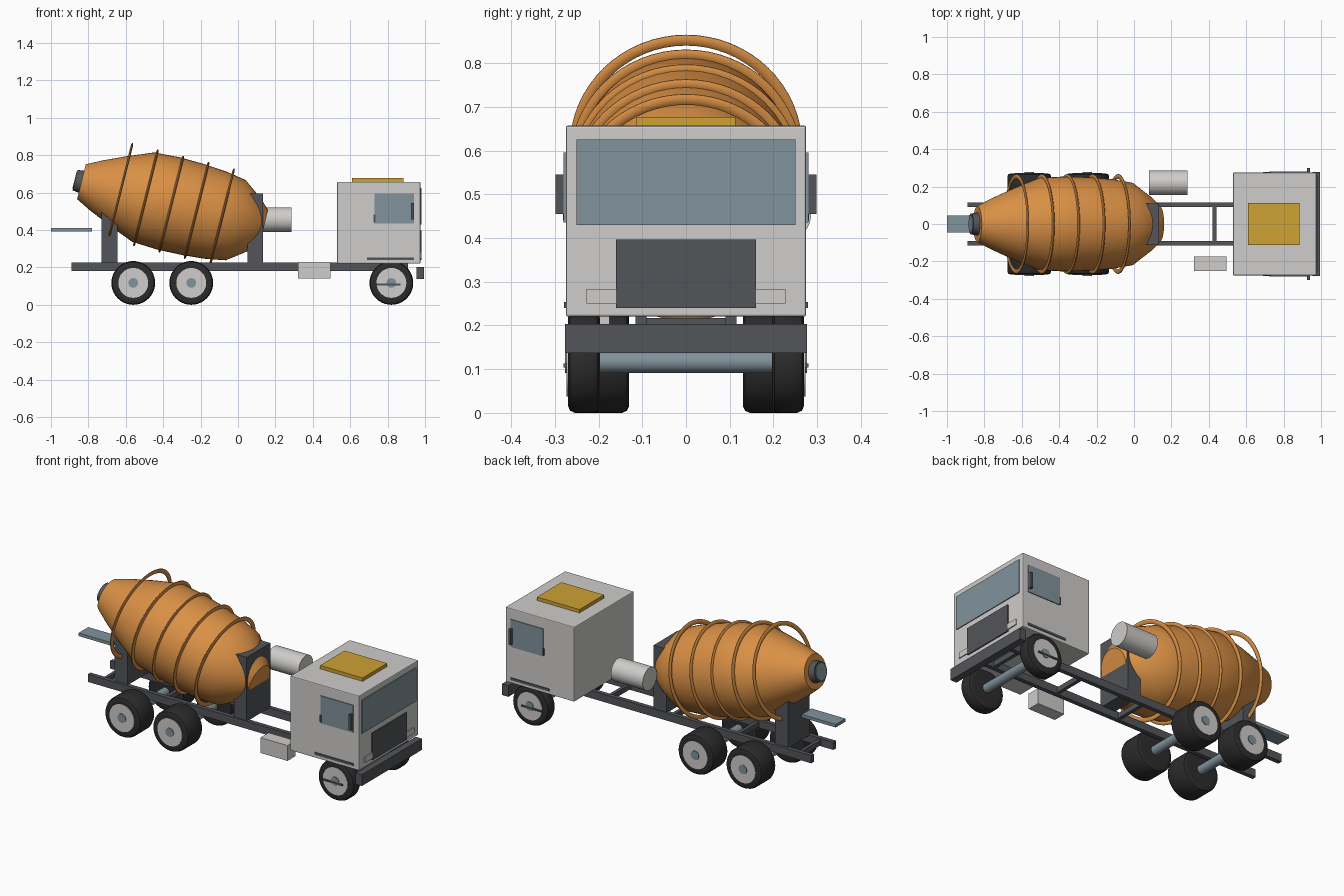
import bpy, bmesh, math
from mathutils import Vector, Matrix

if "Cube" in bpy.data.objects:
    bpy.data.objects.remove(bpy.data.objects["Cube"])


def material(name, rgb):
    m = bpy.data.materials.new(name)
    m.use_nodes = True
    m.diffuse_color = (*rgb, 1)
    m.node_tree.nodes["Principled BSDF"].inputs["Base Color"].default_value = (*rgb, 1)
    return m


ORANGE = material("orange paint", (0.70, 0.28, 0.06))
LIGHT = material("light grey paint", (0.62, 0.61, 0.60))
DARK = material("dark grey steel", (0.085, 0.09, 0.10))
GLASS = material("blue grey", (0.22, 0.29, 0.33))
RUBBER = material("black rubber", (0.025, 0.025, 0.025))
GOLD = material("golden yellow", (0.62, 0.36, 0.035))


def finish(bm, name, mat, smooth=False):
    bmesh.ops.recalc_face_normals(bm, faces=bm.faces[:])
    mesh = bpy.data.meshes.new(name)
    bm.to_mesh(mesh)
    bm.free()
    ob = bpy.data.objects.new(name, mesh)
    bpy.context.collection.objects.link(ob)
    mesh.materials.append(mat)
    if smooth:
        bpy.ops.object.select_all(action='DESELECT')
        ob.select_set(True)
        bpy.context.view_layer.objects.active = ob
        bpy.ops.object.shade_smooth_by_angle(angle=math.radians(35))
    return ob


def box(name, xs, ys, zs, mat, bevel=0):
    """Box between the given limits on each axis."""
    bm = bmesh.new()
    bmesh.ops.create_cube(bm, size=1)
    lo, hi = Vector((xs[0], ys[0], zs[0])), Vector((xs[1], ys[1], zs[1]))
    for v in bm.verts:
        v.co = (lo + hi) / 2 + v.co * (hi - lo)
    if bevel:
        bmesh.ops.bevel(bm, geom=bm.edges[:], offset=bevel, segments=2,
                        profile=0.5, affect='EDGES')
    return finish(bm, name, mat)


def lathe(name, profile, origin, axis, mat, sides=40, closed=False):
    """Spin (distance along axis, radius) points about an axis."""
    bm = bmesh.new()
    turn = Matrix.Translation(origin) @ Vector(axis).to_track_quat('Z', 'Y').to_matrix().to_4x4()
    rings = []
    for s, r in profile:
        rings.append([bm.verts.new(turn @ Vector((r * math.cos(a), r * math.sin(a), s)))
                      for a in (math.tau * i / sides for i in range(sides))])
    pairs = list(zip(rings, rings[1:]))
    if closed:
        pairs.append((rings[-1], rings[0]))
    else:
        bm.faces.new(rings[0])
        bm.faces.new(rings[-1])
    for a, b in pairs:
        for i in range(sides):
            j = (i + 1) % sides
            bm.faces.new((a[i], a[j], b[j], b[i]))
    return finish(bm, name, mat, True)


SIDES = ((1, "left"), (-1, "right"))


def side_box(name, xs, ys, zs, mat):
    """The same box on the left and on the right."""
    for s, label in SIDES:
        box(f"{label}_{name}", xs, sorted((s * ys[0], s * ys[1])), zs, mat)


# Chassis
side_box("chassis_rail", (-0.89, 0.91), (0.09, 0.115), (0.18, 0.225), DARK)
for i, x in enumerate((-0.8, -0.4, 0.02, 0.43, 0.85)):
    box(f"cross_member_{i}", (x - 0.01, x + 0.01), (-0.092, 0.092), (0.187, 0.217), DARK)
box("bumper", (0.955, 0.995), (-0.277, 0.277), (0.137, 0.203), DARK)

# Wheels with hubs and axles
R, WHEEL_Z = 0.117, 0.117
for axle, x, inner in (("rear", -0.56, 0.13), ("middle", -0.25, 0.13), ("front", 0.82, 0.197)):
    w = 0.27 - inner
    tyre = [(0, 0.085), (0, R - 0.016), (0.005, R - 0.005), (0.016, R),
            (w - 0.016, R), (w - 0.005, R - 0.005), (w, R - 0.016), (w, 0.085)]
    for s, label in SIDES:
        origin, axis = (x, s * inner, WHEEL_Z), (0, s, 0)
        lathe(f"{axle}_{label}_tyre", tyre, origin, axis, RUBBER)
        lathe(f"{axle}_{label}_hub", [(w - 0.03, 0.08), (w + 0.003, 0.08)], origin, axis, LIGHT, 32)
    lathe(f"{axle}_axle", [(-0.277, 0.026), (0.277, 0.026)], (x, 0, WHEEL_Z), (0, 1, 0), GLASS, 24)
side_box("wheel_step", (0.74, 0.87), (0.268, 0.28), (0.104, 0.113), DARK)

# Cab
FRONT, FLANK = 0.975, 0.275
box("cab", (0.53, FRONT), (-FLANK, FLANK), (0.22, 0.657), LIGHT, 0.005)
box("roof_hatch", (0.61, 0.885), (-0.113, 0.113), (0.655, 0.677), GOLD)
box("windscreen", (FRONT - 0.002, FRONT + 0.005), (-0.25, 0.25), (0.43, 0.625), GLASS)
box("grille", (FRONT - 0.002, FRONT + 0.007), (-0.16, 0.16), (0.24, 0.397), DARK)
side_box("headlight", (FRONT - 0.002, FRONT + 0.006), (0.16, 0.227), (0.25, 0.283), LIGHT)
side_box("door_window", (0.73, 0.94), (FLANK - 0.002, FLANK + 0.005), (0.435, 0.595), GLASS)
side_box("door_handle", (0.724, 0.735), (FLANK - 0.002, FLANK + 0.006), (0.44, 0.482), DARK)
side_box("door_sill", (0.69, 0.94), (FLANK - 0.002, FLANK + 0.004), (0.24, 0.254), DARK)
side_box("mirror", (0.925, 0.94), (FLANK, 0.299), (0.455, 0.545), DARK)

# Drum supports, tank, tool box and chute
box("front_drum_support", (0.05, 0.133), (-0.11, 0.11), (0.22, 0.595), DARK)
box("rear_drum_support", (-0.73, -0.645), (-0.1, 0.1), (0.22, 0.51), DARK)
lathe("water_tank", [(0, 0.066), (0.205, 0.066)], (0.08, 0.22, 0.455), (1, 0, 0), LIGHT)
box("tool_box", (0.32, 0.495), (-0.25, -0.175), (0.14, 0.23), LIGHT)
box("chute", (-1.0, -0.78), (-0.045, 0.045), (0.392, 0.41), GLASS)

# Mixing drum on its tilted axis
TILT = math.radians(14)
AXIS = Vector((math.cos(TILT), 0, -math.sin(TILT)))
MOUTH = Vector((-0.837, 0, 0.658))
drum = [(0, 0.096), (0.08, 0.137), (0.2, 0.19), (0.34, 0.246), (0.48, 0.254), (0.62, 0.25),
        (0.74, 0.24), (0.85, 0.221), (0.957, 0.142), (1.005, 0.094)]
lathe("drum", drum, MOUTH, AXIS, ORANGE, 48)
for i in range(5):
    hoop = [(0.006 * math.cos(a), 0.254 + 0.013 * math.sin(a))
            for a in (math.tau * k / 10 for k in range(10))]
    lathe(f"drum_hoop_{i}", hoop, MOUTH + AXIS * (0.215 + 0.14 * i), AXIS, ORANGE, 64, True)
lathe("drum_mouth", [(-0.035, 0.056), (0.01, 0.062)], MOUTH, AXIS, DARK, 32)
lathe("drum_opening", [(-0.038, 0.046), (-0.03, 0.046)], MOUTH, AXIS, GLASS, 32)
